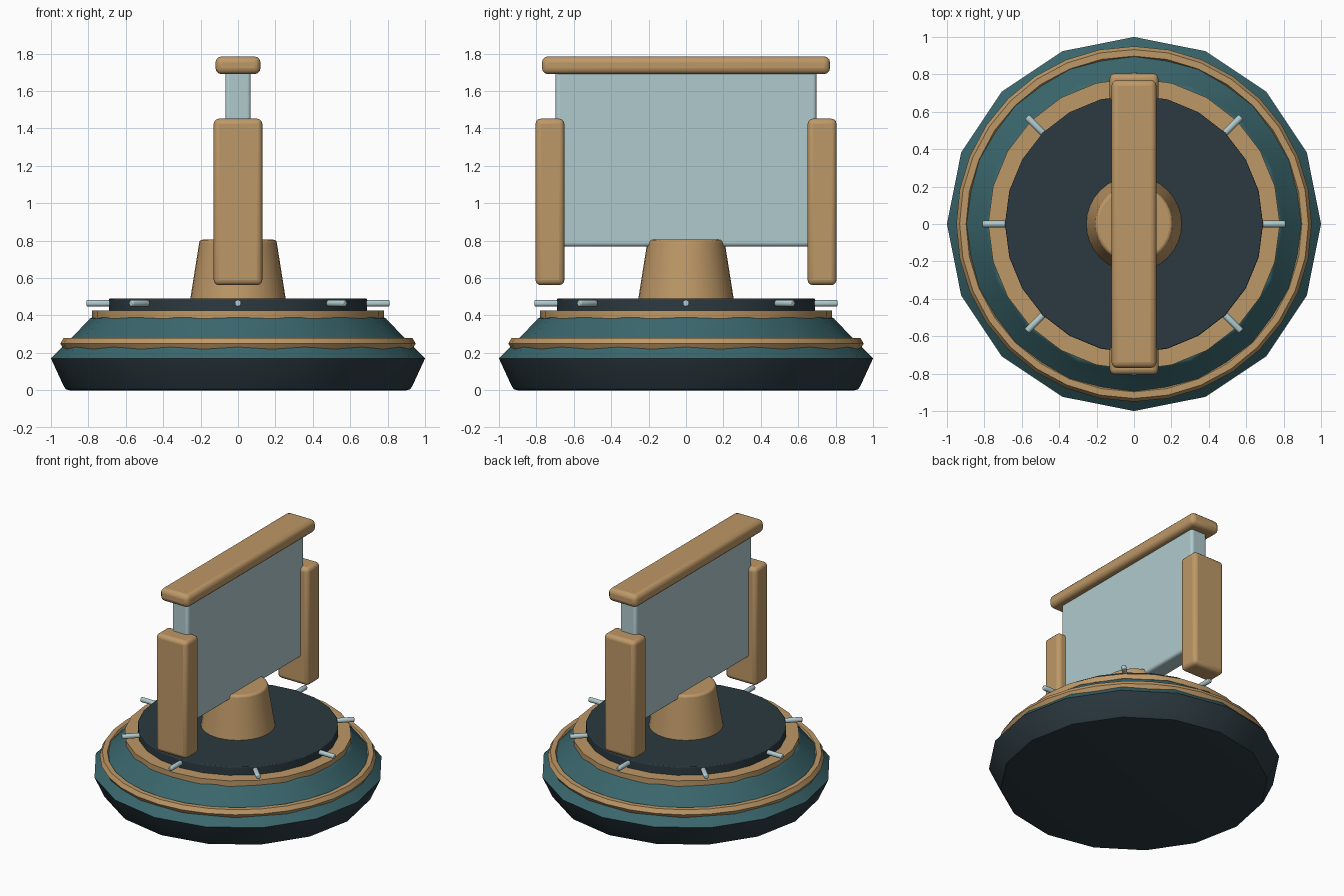
import bpy, bmesh, math
from mathutils import Matrix

if "Cube" in bpy.data.objects:
    bpy.data.objects.remove(bpy.data.objects["Cube"])


def material(name, rgb):
    m = bpy.data.materials.new(name)
    m.diffuse_color = (*rgb, 1)
    m.use_nodes = True
    m.node_tree.nodes["Principled BSDF"].inputs["Base Color"].default_value = m.diffuse_color
    return m


TAN = material("tan wood", (0.515, 0.315, 0.135))
TEAL = material("teal paint", (0.042, 0.135, 0.152))
DARK = material("dark slate", (0.025, 0.042, 0.052))
PALE = material("pale blue", (0.434, 0.590, 0.615))


def finish(bm, name, mat, bevel=0.0, segments=3):
    """Turn a bmesh into a named, softly bevelled, smooth-by-angle object."""
    bmesh.ops.recalc_face_normals(bm, faces=bm.faces)
    mesh = bpy.data.meshes.new(name)
    bm.to_mesh(mesh)
    bm.free()
    mesh.materials.append(mat)
    ob = bpy.data.objects.new(name, mesh)
    bpy.context.collection.objects.link(ob)
    if bevel:
        mod = ob.modifiers.new("soft edges", 'BEVEL')
        mod.width, mod.segments = bevel, segments
        mod.limit_method, mod.angle_limit = 'ANGLE', math.radians(40)
    bpy.ops.object.select_all(action='DESELECT')
    ob.select_set(True)
    bpy.context.view_layer.objects.active = ob
    bpy.ops.object.shade_smooth_by_angle(angle=math.radians(30))
    return ob


def lathe(name, profile, sides, mat, bevel=0.0):
    """Stack of rings (radius, height), capped at both ends."""
    bm = bmesh.new()
    rings = [[bm.verts.new((r * math.cos(2 * math.pi * i / sides),
                            r * math.sin(2 * math.pi * i / sides), z))
              for i in range(sides)] for r, z in profile]
    for a, b in zip(rings, rings[1:]):
        for i in range(sides):
            j = (i + 1) % sides
            bm.faces.new((a[i], a[j], b[j], b[i]))
    bm.faces.new(rings[0][::-1])
    bm.faces.new(rings[-1])
    return finish(bm, name, mat, bevel)


def box(name, lo, hi, mat, bevel):
    bm = bmesh.new()
    bmesh.ops.create_cube(bm, size=1)
    for v in bm.verts:
        v.co = [(a + b) / 2 + c * (b - a) for a, b, c in zip(lo, hi, v.co)]
    return finish(bm, name, mat, bevel)


# Stepped round base
lathe("base_foot", [(0.90, 0), (0.918, 0.004), (0.93, 0.018), (1.0, 0.17)], 16, DARK)
lathe("base_shell", [(1.0, 0.17), (0.80, 0.373), (0.793, 0.383), (0.78, 0.39)], 16, TEAL)

# Hexagonal-section trim ring around the shell
bpy.ops.mesh.primitive_torus_add(major_radius=0.915, minor_radius=0.035,
                                 major_segments=32, minor_segments=6, location=(0, 0, 0.25))
trim = bpy.context.object
trim.name = trim.data.name = "trim_ring"
trim.data.materials.append(TAN)
bpy.ops.object.shade_smooth_by_angle(angle=math.radians(30))

# Upper collar, turntable disc and hub
lathe("collar", [(0.78, 0.385), (0.78, 0.427)], 24, TAN)
lathe("turntable", [(0.69, 0.42), (0.69, 0.49)], 24, DARK, 0.006)
lathe("hub", [(0.258, 0.47), (0.205, 0.805)], 32, TAN, 0.015)

# Radial pins around the turntable
for k in range(8):
    bm = bmesh.new()
    bmesh.ops.create_cone(bm, cap_ends=True, segments=8, radius1=0.019, radius2=0.019, depth=0.16)
    bm.transform(Matrix.Rotation(k * math.pi / 4, 4, 'Z')
                 @ Matrix.Translation((0.73, 0, 0.465))
                 @ Matrix.Rotation(math.pi / 2, 4, 'Y'))
    finish(bm, f"pin_{k + 1}", PALE, 0.006, 2)

# Upright panel with top rail and two side posts
box("panel", (-0.068, -0.697, 0.768), (0.068, 0.697, 1.71), PALE, 0.02)
box("top_rail", (-0.12, -0.77, 1.69), (0.12, 0.77, 1.785), TAN, 0.032)
for side, name in ((-1, "front_post"), (1, "back_post")):
    y = sorted((side * 0.65, side * 0.805))
    box(name, (-0.13, y[0], 0.562), (0.13, y[1], 1.452), TAN, 0.028)
